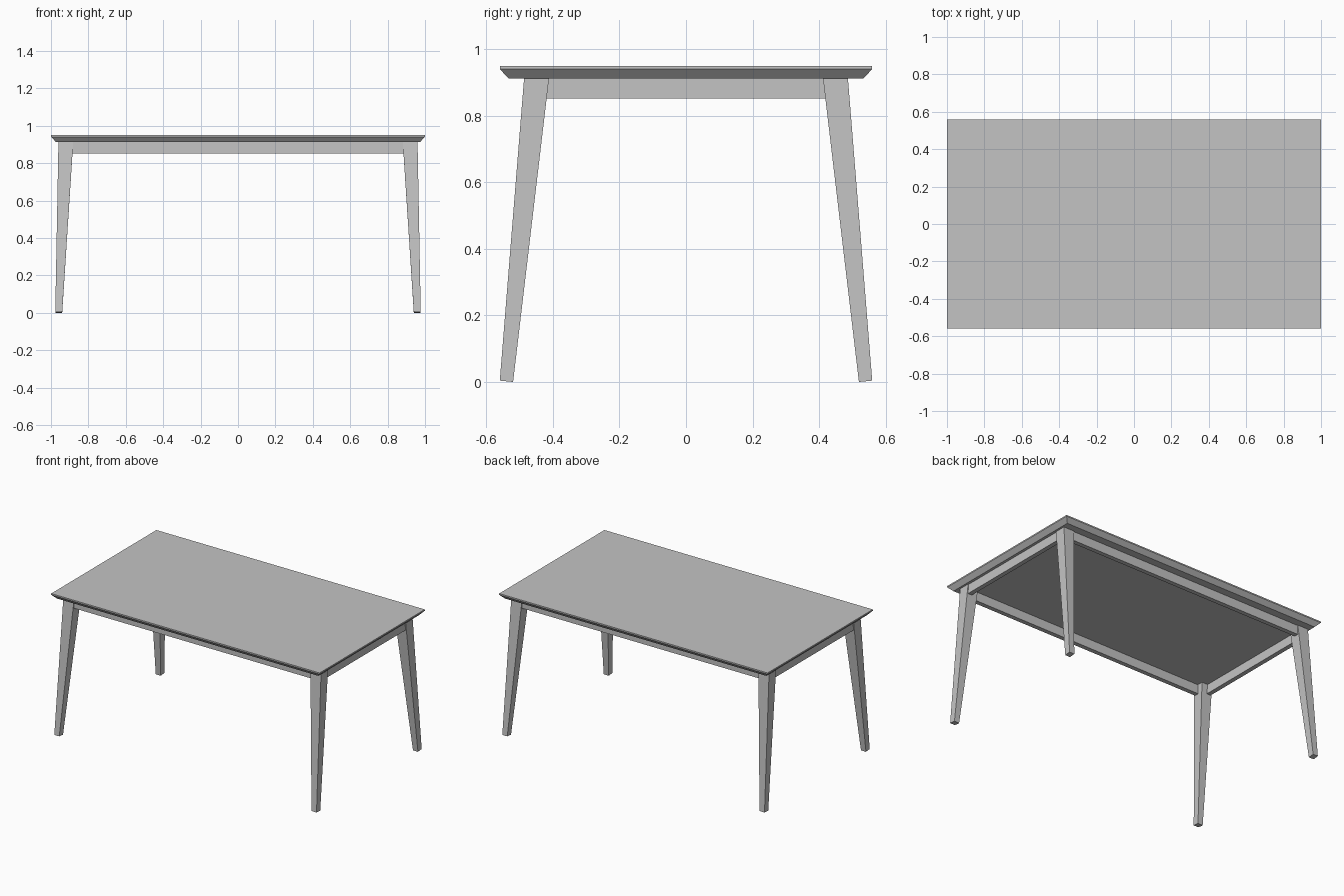
import bpy

cube = bpy.data.objects.get("Cube")
if cube:
    bpy.data.objects.remove(cube, do_unlink=True)

grey = bpy.data.materials.new("plain_grey")
grey.use_nodes = True
colour = (0.55, 0.55, 0.55, 1)
grey.diffuse_color = colour
grey.node_tree.nodes["Principled BSDF"].inputs["Base Color"].default_value = colour


def loft(name, rings):
    """Join four-cornered rings, listed bottom to top, into a closed solid."""
    verts = [v for ring in rings for v in ring]
    faces = [(3, 2, 1, 0)]
    for r in range(0, len(verts) - 4, 4):
        for i in range(4):
            j = (i + 1) % 4
            faces.append((r + i, r + j, r + 4 + j, r + 4 + i))
    last = len(verts) - 4
    faces.append((last, last + 1, last + 2, last + 3))
    mesh = bpy.data.meshes.new(name)
    mesh.from_pydata(verts, [], faces)
    mesh.materials.append(grey)
    obj = bpy.data.objects.new(name, mesh)
    bpy.context.collection.objects.link(obj)
    return obj


def rect(x0, x1, y0, y1, z):
    return [(x0, y0, z), (x1, y0, z), (x1, y1, z), (x0, y1, z)]


def mirror(obj, x, y):
    mod = obj.modifiers.new("mirror", "MIRROR")
    mod.use_axis = (x, y, False)
    mod.use_mirror_merge = False


TOP_Z, UNDER_Z, APRON_Z = 0.95, 0.913, 0.852
HALF_Y = 0.56

# Table top with an undercut chamfer
loft("table_top", [
    rect(-0.973, 0.973, -HALF_Y + 0.026, HALF_Y - 0.026, UNDER_Z),
    rect(-1, 1, -HALF_Y, HALF_Y, TOP_Z - 0.009),
    rect(-1, 1, -HALF_Y, HALF_Y, TOP_Z),
])

# Splayed tapering legs, with feet cut square to the slope
foot = [(x, y, 0.004 if y > 0.54 else 0)
        for x, y, z in rect(0.94, 0.977, 0.52, HALF_Y, 0)]
leg = loft("legs", [foot, rect(0.881, 0.96, 0.412, 0.487, UNDER_Z)])
mirror(leg, True, True)

# Aprons between the legs
long_apron = loft("long_aprons", [rect(-0.9, 0.9, 0.452, 0.482, z)
                                  for z in (APRON_Z, UNDER_Z)])
mirror(long_apron, False, True)
short_apron = loft("short_aprons", [rect(0.925, 0.955, -0.43, 0.43, z)
                                    for z in (APRON_Z, UNDER_Z)])
mirror(short_apron, True, False)
